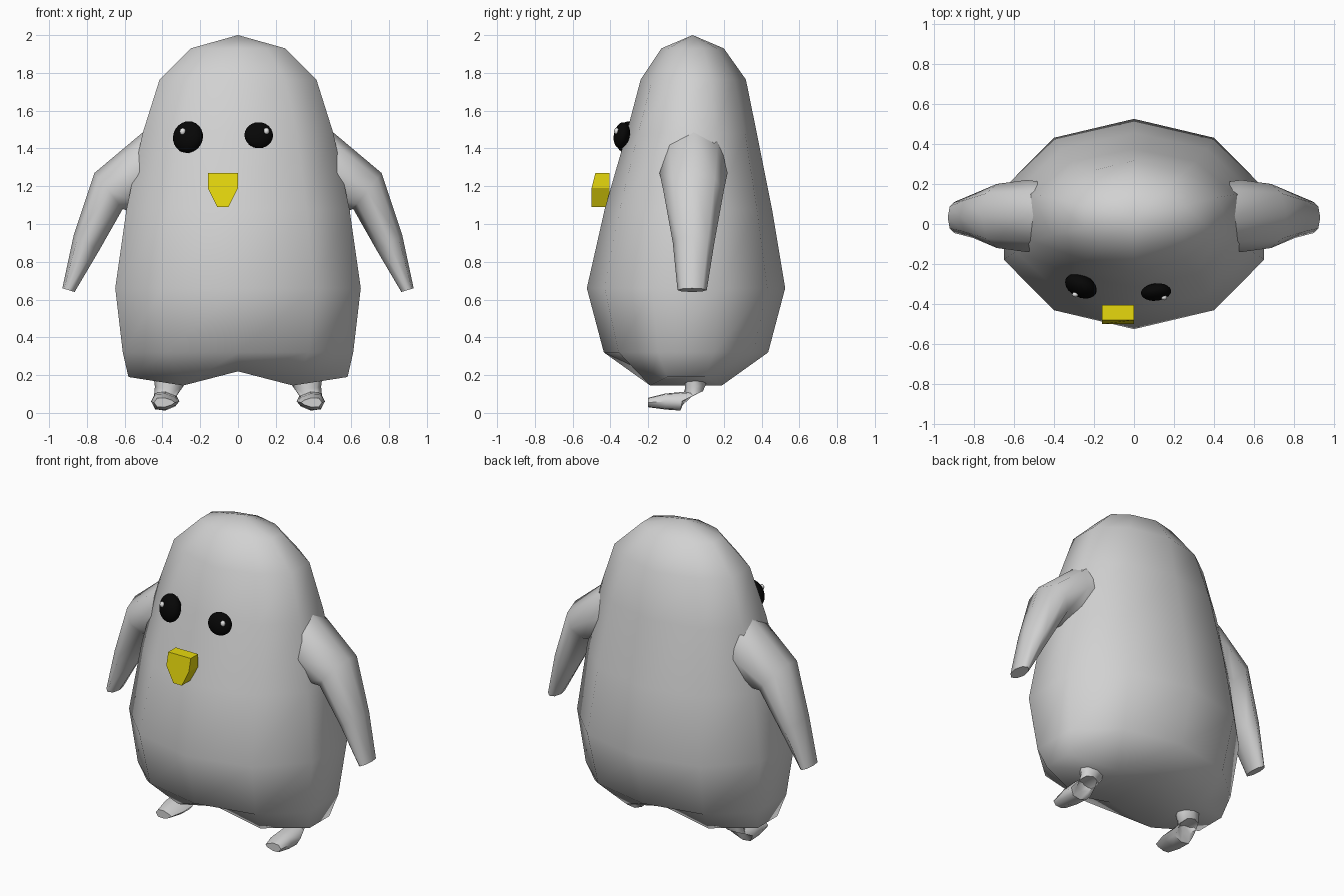
import bpy, bmesh, math
from mathutils import Vector

if "Cube" in bpy.data.objects:
    bpy.data.objects.remove(bpy.data.objects["Cube"])


def material(name, rgb):
    m = bpy.data.materials.new(name)
    m.diffuse_color = (*rgb, 1)
    m.use_nodes = True
    m.node_tree.nodes["Principled BSDF"].inputs["Base Color"].default_value = m.diffuse_color
    return m


GREY = material("soft_grey", (0.64, 0.64, 0.64))
BLACK = material("eye_black", (0.002, 0.002, 0.002))
YELLOW = material("beak_yellow", (0.80, 0.69, 0.004))
WHITE = material("glint_white", (0.8, 0.8, 0.8))


def finish(bm, name, mat, smooth_angle=None):
    bmesh.ops.recalc_face_normals(bm, faces=bm.faces)
    me = bpy.data.meshes.new(name)
    bm.to_mesh(me)
    bm.free()
    me.materials.append(mat)
    ob = bpy.data.objects.new(name, me)
    bpy.context.collection.objects.link(ob)
    if smooth_angle:
        bpy.ops.object.select_all(action='DESELECT')
        ob.select_set(True)
        bpy.context.view_layer.objects.active = ob
        bpy.ops.object.shade_smooth_by_angle(angle=math.radians(smooth_angle))
    return ob


def loft(name, rings, mat, smooth_angle=None, start=None, end_strips=None):
    """Bridge equal-sized rings; close the ends with a point, strips or a flat face."""
    bm = bmesh.new()
    vs = [[bm.verts.new(p) for p in r] for r in rings]
    n = len(vs[0])
    for a, b in zip(vs, vs[1:]):
        for i in range(n):
            j = (i + 1) % n
            bm.faces.new((a[i], a[j], b[j], b[i]))
    if start:
        tip = bm.verts.new(start)
        for i in range(n):
            bm.faces.new((vs[0][i], vs[0][(i + 1) % n], tip))
    else:
        bm.faces.new(vs[0])
    for strip in end_strips or [range(n)]:
        bm.faces.new([vs[-1][i] for i in strip])
    return finish(bm, name, mat, smooth_angle)


def body_shape(corner, side):
    """Ten-sided outline from its diagonal corner and its flank corner."""
    quarter = [(0, 1), corner, (1, side)]
    half = quarter + [(x, -y) for x, y in reversed(quarter)]
    return half + [(-x, y) for x, y in reversed(half[1:-1])]


# Body: (height, half width, front y, back y, diagonal corner)
ROUND, FULL = (0.60, 0.78), (0.615, 0.82)
sections = [(1.93, 0.25, -0.13, 0.20, ROUND), (1.765, 0.415, -0.24, 0.317, ROUND),
            (1.48, 0.505, -0.315, 0.375, FULL), (1.08, 0.59, -0.43, 0.455, FULL),
            (0.66, 0.65, -0.525, 0.525, FULL), (0.32, 0.61, -0.435, 0.435, FULL)]
rings = [[(x * w, (f + b) / 2 + y * (b - f) / 2, z) for x, y in body_shape(c, 0.34)]
         for z, w, f, b, c in sections]
# Underside is arched up along the middle line
base = ((0, 0.22, 0.22), (0.29, 0.19, 0.145), (0.58, 0.10, 0.19))
bottom = []
for x, y in body_shape(FULL, 0.34):
    bx, by, bz = base[0 if x == 0 else (1 if abs(x) < 0.9 else 2)]
    bottom.append((math.copysign(bx, x), math.copysign(by, y), bz))
loft("body", rings + [bottom], GREY, 75, start=(0, 0.035, 2.0),
     end_strips=[(1, 2, 3, 4), (0, 1, 4, 5), (0, 5, 6, 9), (9, 6, 7, 8)])


def arm_ring(outer, inner, y0, y1, s, n=8):
    """Oval between an outer and an inner (x, z) point, y0 to y1 deep."""
    out = []
    for i in range(n):
        a = 2 * math.pi * i / n
        t = (1 + math.cos(a)) / 2
        out.append((s * (inner[0] + t * (outer[0] - inner[0])),
                    (y0 + y1) / 2 + math.sin(a) * (y1 - y0) / 2,
                    inner[1] + t * (outer[1] - inner[1])))
    return out


def foot_ring(x, y, z, rx, dy, dz, s, wedge=0, n=8):
    """Oval across x and along (dy, dz); wedge thins it towards the inside."""
    out = []
    for i in range(n):
        a = 2 * math.pi * i / n
        k = math.sin(a) * (1 + wedge * math.cos(a))
        out.append((s * (x + rx * math.cos(a)), y + dy * k, z + dz * k))
    return out


for side, s in (("left", -1), ("right", 1)):
    # Wing-like arm drooping from the shoulder
    loft(side + "_arm", [
        arm_ring((0.36, 1.62), (0.40, 1.05), -0.10, 0.20, s),
        arm_ring((0.51, 1.48), (0.56, 1.06), -0.14, 0.22, s),
        arm_ring((0.76, 1.27), (0.61, 1.08), -0.12, 0.20, s),
        arm_ring((0.87, 0.94), (0.735, 0.86), -0.07, 0.15, s),
        arm_ring((0.93, 0.66), (0.865, 0.64), -0.045, 0.11, s)], GREY, 75)
    # Short leg bending forward into a wedge-shaped foot
    loft(side + "_foot", [
        foot_ring(0.365, 0.05, 0.24, 0.09, 0.06, 0.0, s),
        foot_ring(0.365, 0.05, 0.14, 0.075, 0.055, 0.01, s),
        foot_ring(0.385, 0.035, 0.09, 0.06, 0.055, 0.025, s),
        foot_ring(0.385, -0.02, 0.062, 0.075, 0.01, 0.05, s, 0.3),
        foot_ring(0.385, -0.11, 0.06, 0.075, 0.0, 0.042, s, 0.4),
        foot_ring(0.39, -0.2, 0.055, 0.055, 0.0, 0.025, s, 0.4)], GREY, 60)

# Beak: flat-faced wedge pushed out from the face
outline = [(-0.16, 1.27), (0.0, 1.27), (0.0, 1.19),
           (-0.05, 1.09), (-0.11, 1.09), (-0.16, 1.19)]
loft("beak", [[(x, -0.405, z) for x, z in outline],
              [(x, -0.48 if z > 1.2 else -0.5, z) for x, z in outline]], YELLOW)


def ellipsoid(name, centre, radii, turn, mat, seg=20, rows=12):
    bm = bmesh.new()
    bmesh.ops.create_uvsphere(bm, u_segments=seg, v_segments=rows, radius=1)
    ob = finish(bm, name, mat, 60)
    ob.location, ob.scale, ob.rotation_euler = centre, radii, turn
    return ob


# Eyes, slightly uneven, each with a small glint
for side, c, r, yaw, glint in (
        ("left", (-0.265, -0.31, 1.46), (0.084, 0.055, 0.085), -0.45, (-0.028, 0.03)),
        ("right", (0.11, -0.34, 1.47), (0.076, 0.042, 0.07), 0.1, (0.04, 0.022))):
    ellipsoid(side + "_eye", c, r, (-0.2, 0, yaw), BLACK)
    depth = r[1] * math.sqrt(1 - (glint[0] / r[0]) ** 2 - (glint[1] / r[2]) ** 2)
    spot = Vector(c) + Vector((glint[0], -depth + 0.006, glint[1]))
    ellipsoid(side + "_eye_glint", spot, (0.016, 0.014, 0.018), (0, 0, 0), WHITE, 8, 6)
